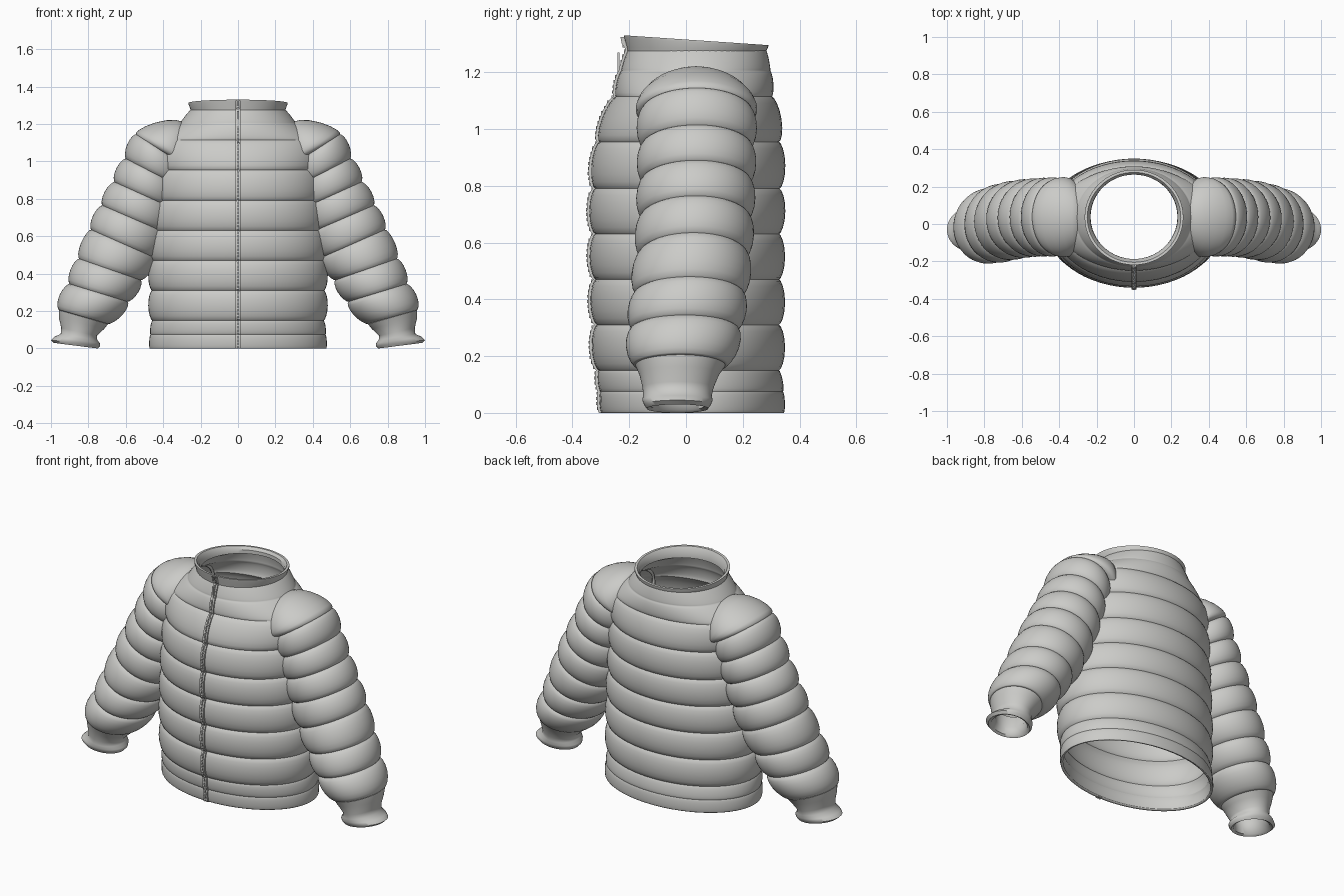
import bpy, bmesh, math
from mathutils import Vector

cube = bpy.data.objects.get("Cube")
if cube:
    bpy.data.objects.remove(cube, do_unlink=True)

SIDES = 64
STEPS = 8


def make_material(name, color):
    mat = bpy.data.materials.new(name)
    mat.use_nodes = True
    mat.diffuse_color = color
    mat.node_tree.nodes["Principled BSDF"].inputs["Base Color"].default_value = color
    return mat


FABRIC = make_material("grey_fabric", (0.6, 0.6, 0.58, 1))


def lerp(a, b, t):
    return a + (b - a) * t


def puff_sections(seams, bulges):
    """Interpolate between seams, swelling each channel like a filled baffle."""
    for (a, b), bulge in zip(zip(seams, seams[1:]), bulges):
        for k in range(STEPS):
            t = (1 - math.cos(math.pi * k / STEPS)) / 2
            yield [lerp(p, q, t) for p, q in zip(a, b)], bulge * (4 * t * (1 - t)) ** 0.65
    yield list(seams[-1]), 0.0


def loft(name, rings, closed=False, thickness=0.0, angle=50):
    """Skin a list of equal rings of points into one smooth object."""
    bm = bmesh.new()
    rows = [[bm.verts.new(p) for p in ring] for ring in rings]
    pairs = list(zip(rows, rows[1:]))
    if closed:
        pairs.append((rows[-1], rows[0]))
    for low, high in pairs:
        n = len(low)
        for i in range(n):
            j = (i + 1) % n
            bm.faces.new((low[i], low[j], high[j], high[i]))
    bmesh.ops.recalc_face_normals(bm, faces=bm.faces)
    mesh = bpy.data.meshes.new(name)
    bm.to_mesh(mesh)
    bm.free()
    obj = bpy.data.objects.new(name, mesh)
    bpy.context.collection.objects.link(obj)
    mesh.materials.append(FABRIC)
    if thickness:
        wall = obj.modifiers.new("wall", "SOLIDIFY")
        wall.thickness = thickness
        wall.offset = -1
    bpy.ops.object.select_all(action="DESELECT")
    obj.select_set(True)
    bpy.context.view_layer.objects.active = obj
    bpy.ops.object.shade_smooth_by_angle(angle=math.radians(angle))
    return obj


def body_ring(z, a, front, back, tilt=0.0):
    cy, b = (front + back) / 2, (back - front) / 2
    ring = []
    for i in range(SIDES):
        t = math.tau * i / SIDES
        y = cy + b * math.sin(t)
        ring.append((a * math.cos(t), y, z - tilt * (y - cy)))
    return ring


def sleeve_ring(section, bulge, sign):
    ox, oz, ix, iz, cy, ry = section
    outer, inner = Vector((ox, 0, oz)), Vector((ix, 0, iz))
    half = (outer - inner) / 2
    center = (outer + inner) / 2
    half *= 1 + bulge / half.length
    ring = []
    for i in range(SIDES):
        t = math.tau * i / SIDES
        p = center + half * math.cos(t)
        ring.append((sign * p.x, cy + (ry + bulge) * math.sin(t), p.z))
    return ring


# Quilted body: height, half width, front, back at each seam
body_seams = [
    (0.0, 0.472, -0.298, 0.345),
    (0.075, 0.468, -0.302, 0.342),
    (0.15, 0.458, -0.308, 0.328),
    (0.31, 0.46, -0.314, 0.328),
    (0.47, 0.458, -0.318, 0.328),
    (0.63, 0.45, -0.32, 0.328),
    (0.79, 0.44, -0.32, 0.33),
    (0.955, 0.43, -0.305, 0.328),
    (1.115, 0.42, -0.247, 0.303),
    (1.205, 0.31, -0.228, 0.297),
    (1.28, 0.25, -0.203, 0.282),
]
body_bulges = [0.005, 0.006] + [0.021] * 6 + [0.008, 0.003]
body_sections = []
for (z, a, f, b), puff in puff_sections(body_seams, body_bulges):
    body_sections.append((z, a + puff, f - puff, b + puff))
loft("quilted_body", [body_ring(*s) for s in body_sections], thickness=0.015)

# Collar band, slightly higher at the front
collar_profile = [
    (1.268, 0.252, -0.205, 0.282, 0.01),
    (1.282, 0.256, -0.208, 0.284, 0.02),
    (1.305, 0.264, -0.217, 0.290, 0.055),
    (1.313, 0.264, -0.219, 0.290, 0.068),
    (1.313, 0.250, -0.205, 0.276, 0.068),
    (1.290, 0.234, -0.187, 0.264, 0.04),
    (1.262, 0.232, -0.187, 0.264, 0.01),
]
loft("collar_band", [body_ring(*p) for p in collar_profile], closed=True, angle=35)

# Sleeves: outer x, outer z, inner x, inner z, depth centre, depth radius
sleeve_seams = [
    (0.29, 1.205, 0.29, 0.98, 0.035, 0.15),
    (0.545, 1.145, 0.29, 0.98, 0.038, 0.19),
    (0.60, 1.015, 0.32, 0.87, 0.038, 0.188),
    (0.66, 0.89, 0.35, 0.75, 0.036, 0.187),
    (0.725, 0.765, 0.39, 0.62, 0.033, 0.187),
    (0.785, 0.635, 0.445, 0.485, 0.026, 0.187),
    (0.85, 0.48, 0.52, 0.365, 0.012, 0.188),
    (0.90, 0.345, 0.59, 0.25, -0.004, 0.185),
    (0.957, 0.205, 0.695, 0.13, -0.02, 0.158),
]
sleeve_bulges = [0.04] + [0.023] * 6 + [0.028]

# Cuffs use the same layout and turn back inside at the opening
cuff_sections = [
    (0.957, 0.205, 0.695, 0.13, -0.02, 0.158),
    (0.958, 0.165, 0.715, 0.105, -0.024, 0.14),
    (0.945, 0.11, 0.755, 0.068, -0.028, 0.125),
    (0.948, 0.078, 0.752, 0.045, -0.03, 0.121),
    (0.982, 0.062, 0.738, 0.028, -0.03, 0.124),
    (1.0, 0.045, 0.737, 0.014, -0.03, 0.118),
    (0.985, 0.03, 0.75, 0.0, -0.03, 0.108),
    (0.965, 0.036, 0.765, 0.01, -0.03, 0.094),
    (0.93, 0.09, 0.775, 0.06, -0.028, 0.1),
    (0.925, 0.19, 0.73, 0.14, -0.02, 0.13),
]
for side, sign in (("left", 1), ("right", -1)):
    rings = [sleeve_ring(s, b, sign) for s, b in puff_sections(sleeve_seams, sleeve_bulges)]
    loft(side + "_sleeve", rings, thickness=0.012)
    loft(side + "_cuff", [sleeve_ring(s, 0, sign) for s in cuff_sections], angle=60)


# Front zipper: two tapes and a row of teeth following the body front
def strip(name, x, half, lift, path):
    rings = []
    for z, y in path:
        rings.append([(x - half, y + 0.012, z), (x - half, y - lift, z),
                      (x + half, y - lift, z), (x + half, y + 0.012, z)])
    loft(name, rings, closed=False)


front_path = [(s[0], s[2]) for s in body_sections] + [(1.30, -0.217), (1.325, -0.222)]
strip("left_zipper_tape", 0.009, 0.005, 0.009, front_path)
strip("right_zipper_tape", -0.009, 0.005, 0.009, front_path)


def front_y(z):
    for (z0, y0), (z1, y1) in zip(front_path, front_path[1:]):
        if z0 <= z <= z1:
            return lerp(y0, y1, (z - z0) / (z1 - z0))
    return front_path[-1][1]


def add_box(bm, center, size):
    made = bmesh.ops.create_cube(bm, size=1)["verts"]
    for v in made:
        v.co = Vector(center) + Vector(c * s for c, s in zip(v.co, size))


bm = bmesh.new()
for i in range(72):
    z = 0.015 + i * 0.018
    add_box(bm, (0.003 * (-1) ** i, front_y(z) - 0.003, z), (0.011, 0.018, 0.01))
# Pull tab hanging from the collar
add_box(bm, (0, -0.238, 1.20), (0.012, 0.006, 0.14))
mesh = bpy.data.meshes.new("zipper_teeth")
bm.to_mesh(mesh)
bm.free()
mesh.materials.append(FABRIC)
bpy.context.collection.objects.link(bpy.data.objects.new("zipper_teeth", mesh))
